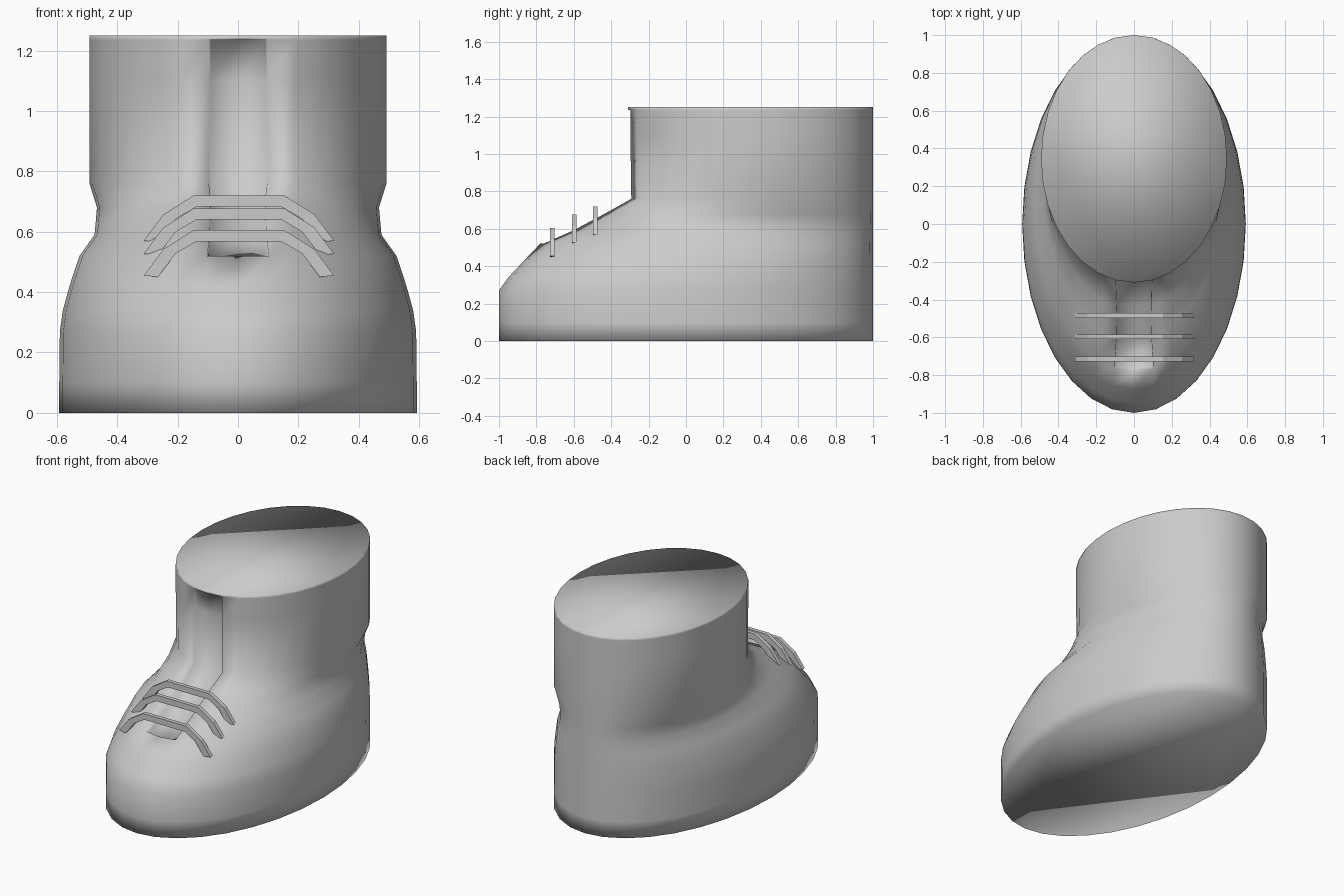
import bpy, bmesh, math

if "Cube" in bpy.data.objects:
    bpy.data.objects.remove(bpy.data.objects["Cube"])

grey = bpy.data.materials.new("light grey")
grey.diffuse_color = (0.6, 0.6, 0.6, 1)
grey.use_nodes = True
grey.node_tree.nodes["Principled BSDF"].inputs["Base Color"].default_value = grey.diffuse_color


def finish(bm, name, smooth):
    bmesh.ops.recalc_face_normals(bm, faces=bm.faces[:])
    for f in bm.faces:
        f.smooth = smooth
    mesh = bpy.data.meshes.new(name)
    bm.to_mesh(mesh)
    bm.free()
    mesh.materials.append(grey)
    ob = bpy.data.objects.new(name, mesh)
    bpy.context.collection.objects.link(ob)
    return ob


# Boot body: stacked ellipses sharing a straight heel line at y = 1
SIDES = 32
rings = [  # height, half width, front y
    (0.00, 0.592, -1.00), (0.10, 0.592, -1.00), (0.27, 0.590, -1.00),
    (0.34, 0.580, -0.95), (0.42, 0.558, -0.875), (0.52, 0.525, -0.78),
    (0.59, 0.475, -0.62), (0.68, 0.467, -0.45), (0.76, 0.492, -0.305),
    (1.10, 0.492, -0.31), (1.235, 0.492, -0.31), (1.25, 0.492, -0.31),
]
bm = bmesh.new()
loops = []
for z, half, front in rings:
    cy, ry = (1 + front) / 2, (1 - front) / 2
    loops.append([bm.verts.new((half * math.sin(2 * math.pi * i / SIDES),
                                cy - ry * math.cos(2 * math.pi * i / SIDES), z))
                  for i in range(SIDES)])
slot = []
for k in range(len(loops) - 1):
    lo, hi = loops[k], loops[k + 1]
    for i in range(SIDES):
        j = (i + 1) % SIDES
        f = bm.faces.new((lo[i], lo[j], hi[j], hi[i]))
        # two front columns above the toe form the tongue slot
        if i in (0, SIDES - 1) and 5 <= k <= 9:
            slot.append(f)
bm.faces.new(loops[0][::-1])
bm.faces.new(loops[-1])
bm.normal_update()

# Tongue slot: sink the front strip into the boot
bmesh.ops.inset_region(bm, faces=slot, thickness=0.001, depth=-0.03,
                       use_even_offset=True)
finish(bm, "boot_body", True)

# Laces: three bent flat straps across the slot
half_outer = [(0.315, -0.15), (0.25, -0.063), (0.15, 0.0)]
half_inner = [(0.268, -0.155), (0.21, -0.078), (0.14, -0.037)]


def full(points):
    return points + [(-x, z) for x, z in reversed(points)]


def lace(name, y, top):
    bm = bmesh.new()
    outer, inner = [[bm.verts.new((x + 0.003, y - 0.0125, top + z))
                     for x, z in full(p)] for p in (half_outer, half_inner)]
    faces = [bm.faces.new((outer[i], outer[i + 1], inner[i + 1], inner[i]))
             for i in range(len(outer) - 1)]
    ext = bmesh.ops.extrude_face_region(bm, geom=faces, use_keep_orig=True)
    for v in ext["geom"]:
        if isinstance(v, bmesh.types.BMVert):
            v.co.y += 0.025
    finish(bm, name, False)


for n, (y, top) in enumerate([(-0.485, 0.72), (-0.597, 0.677), (-0.715, 0.605)]):
    lace("lace_%d" % (n + 1), y, top)
